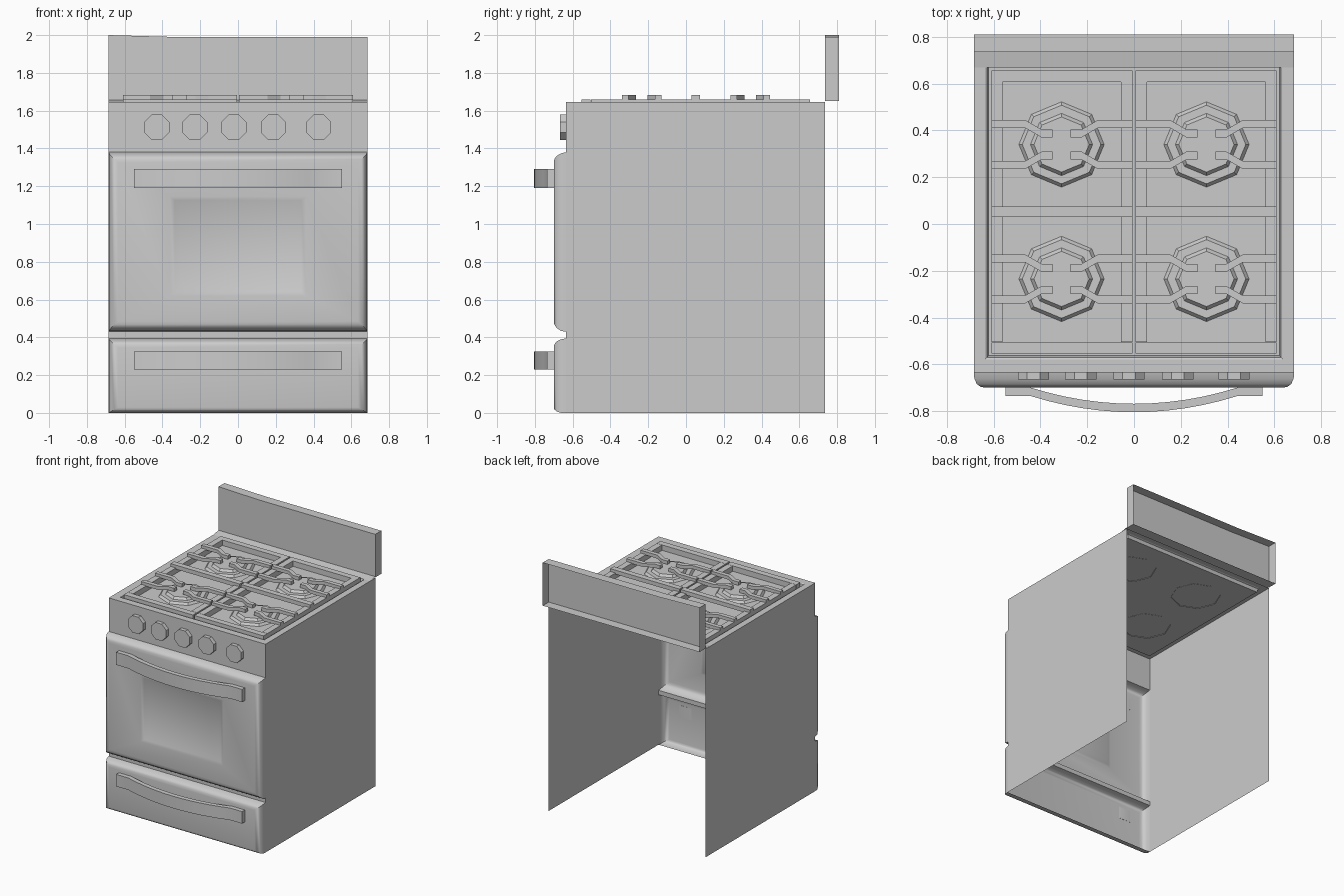
import bpy, bmesh, math

if "Cube" in bpy.data.objects:
    bpy.data.objects.remove(bpy.data.objects["Cube"])


def finish(name, bm, smooth=False, fix=False):
    if fix:
        bmesh.ops.recalc_face_normals(bm, faces=bm.faces)
    me = bpy.data.meshes.new(name)
    bm.to_mesh(me)
    bm.free()
    ob = bpy.data.objects.new(name, me)
    bpy.context.collection.objects.link(ob)
    if smooth:
        bpy.ops.object.select_all(action='DESELECT')
        ob.select_set(True)
        bpy.context.view_layer.objects.active = ob
        bpy.ops.object.shade_smooth_by_angle(angle=math.radians(40))
    return ob


def nested_rects(name, rings, front=True, smooth=False):
    """Sheet from nested rectangles (half_x, low, high, depth), filled at the last."""
    bm = bmesh.new()
    prev = None
    for hx, lo, hi, d in rings:
        cs = [(-hx, lo), (hx, lo), (hx, hi), (-hx, hi)]
        cur = [bm.verts.new((a, d, b) if front else (a, b, d)) for a, b in cs]
        if prev:
            for i in range(4):
                j = (i + 1) % 4
                bm.faces.new((prev[i], prev[j], cur[j], cur[i]))
        prev = cur
    bm.faces.new(prev)
    return finish(name, bm, smooth)


def sheet(name, quads):
    bm = bmesh.new()
    for q in quads:
        bm.faces.new([bm.verts.new(p) for p in q])
    bmesh.ops.remove_doubles(bm, verts=bm.verts, dist=1e-5)
    return finish(name, bm)


def strip(bm, path, w, z0, z1):
    """Rectangular bar along an xy path, w wide in y."""
    prev = None
    for x, y in path:
        cur = [bm.verts.new(p) for p in ((x, y - w / 2, z0), (x, y + w / 2, z0),
                                         (x, y + w / 2, z1), (x, y - w / 2, z1))]
        if prev:
            for i in range(4):
                j = (i + 1) % 4
                bm.faces.new((prev[i], prev[j], cur[j], cur[i]))
        else:
            bm.faces.new(cur[::-1])
        prev = cur
    bm.faces.new(prev)


W, YF, YB, ZT = 0.685, -0.635, 0.735, 1.645

# open-backed cabinet sides
for s, n in ((-1, "left"), (1, "right")):
    q = [(s * W, YF, 0), (s * W, YB, 0), (s * W, YB, ZT), (s * W, YF, ZT)]
    sheet("side_panel_" + n, [q if s > 0 else q[::-1]])

# control panel and the gap between door and drawer
for n, a, b in (("control_panel", 1.38, ZT), ("door_gap", 0.395, 0.43)):
    sheet(n, [[(-W, YF, a), (W, YF, a), (W, YF, b), (-W, YF, b)]])

# oven door with rounded border and recessed window
nested_rects("oven_door", [
    (W, 0.43, 1.38, YF), (0.683, 0.434, 1.374, -0.662), (0.672, 0.45, 1.36, -0.685),
    (0.655, 0.468, 1.343, -0.697), (0.635, 0.485, 1.325, -0.70),
    (0.36, 0.62, 1.145, -0.70), (0.335, 0.64, 1.125, -0.692), (0.305, 0.663, 1.10, -0.68)], smooth=True)

# storage drawer front
nested_rects("drawer_front", [
    (W, 0, 0.395, YF), (0.683, 0, 0.389, -0.662), (0.672, 0.008, 0.378, -0.685),
    (0.655, 0.018, 0.363, -0.697), (0.635, 0.03, 0.345, -0.70)], smooth=True)

# cooktop rim and well
nested_rects("cooktop", [
    (W, YF, YB, ZT), (0.638, -0.58, 0.69, ZT), (0.628, -0.57, 0.68, 1.64),
    (0.622, -0.563, 0.672, 1.615)], front=False)

# open-backed splash guard
zb, y2 = 1.65, 0.81
edge = [(-W, zb), (W, zb), (W, 1.99), (-0.33, 1.99), (-W, 2.0)]
faces = [[(x, YB, z) for x, z in edge]]
for i in range(5):
    (xa, za), (xb, zc) = edge[i], edge[(i + 1) % 5]
    faces.append([(xb, YB, zc), (xa, YB, za), (xa, y2, za), (xb, y2, zc)])
sheet("splash_guard", faces)
sheet("splash_fillet", [[(-W, 0.67, ZT), (W, 0.67, ZT), (W, YB, 1.656), (-W, YB, 1.656)]])

# octagonal knobs
for i, x in enumerate((-0.43, -0.228, -0.022, 0.187, 0.427)):
    bpy.ops.mesh.primitive_cylinder_add(vertices=8, radius=0.072, depth=0.032,
                                        location=(x, -0.65, 1.512),
                                        rotation=(math.pi / 2, math.pi / 8, 0))
    bpy.context.object.name = f"knob_{i + 1}"

# bowed handles
path = [(-0.55, -0.717), (-0.445, -0.717)]
for i in range(1, 12):
    x = -0.445 + 0.89 * i / 12
    path.append((x, -0.717 - 0.07 * (1 - (x / 0.445) ** 2)))
path += [(0.445, -0.717), (0.55, -0.717)]
for n, a, b in (("door_handle", 1.19, 1.29), ("drawer_handle", 0.23, 0.325)):
    bm = bmesh.new()
    strip(bm, path, 0.036, a, b)
    finish(n, bm, smooth=True, fix=True)

# grates and burners
for s, n in ((-1, "left"), (1, "right")):
    bm = bmesh.new()
    cx, xo, xi = 0.31, 0.61, 0.006
    # frame: front/back rails, side rails
    for y in (-0.53, 0.632):
        strip(bm, [(s * xi, y), (s * xo, y)], 0.048, 1.617, 1.66)
    for x0, x1 in ((xi, 0.055), (0.563, xo)):
        strip(bm, [(s * x0, 0.052), (s * x1, 0.052)], 1.112, 1.617, 1.66)
    # centre rail and bent fingers
    strip(bm, [(s * xi, 0.052), (s * xo, 0.052)], 0.045, 1.65, 1.682)
    for cy in (-0.235, 0.34):
        for v in (-1, 1):
            for h, end in ((-1, xi), (1, xo)):
                pts = [(end, 0.0875), (cx + h * 0.155, 0.0875),
                       (cx + h * 0.085, 0.047), (cx + h * 0.038, 0.047)]
                strip(bm, [(s * x, cy + v * y) for x, y in pts], 0.034, 1.655, 1.682)
    finish("grate_" + n, bm, fix=True)

    for cy, m in ((-0.235, "front"), (0.34, "back")):
        # stepped octagonal burner
        bm = bmesh.new()
        prev = None
        for r, z in ((0.185, 1.612), (0.168, 1.632), (0.133, 1.632), (0.118, 1.65)):
            cur = [bm.verts.new((s * cx + r * math.cos(k * math.pi / 4),
                                 cy + r * math.sin(k * math.pi / 4), z)) for k in range(8)]
            if prev:
                for k in range(8):
                    j = (k + 1) % 8
                    bm.faces.new((prev[k], prev[j], cur[j], cur[k]))
            prev = cur
        bm.faces.new(prev)
        finish(f"burner_{m}_{n}", bm)
